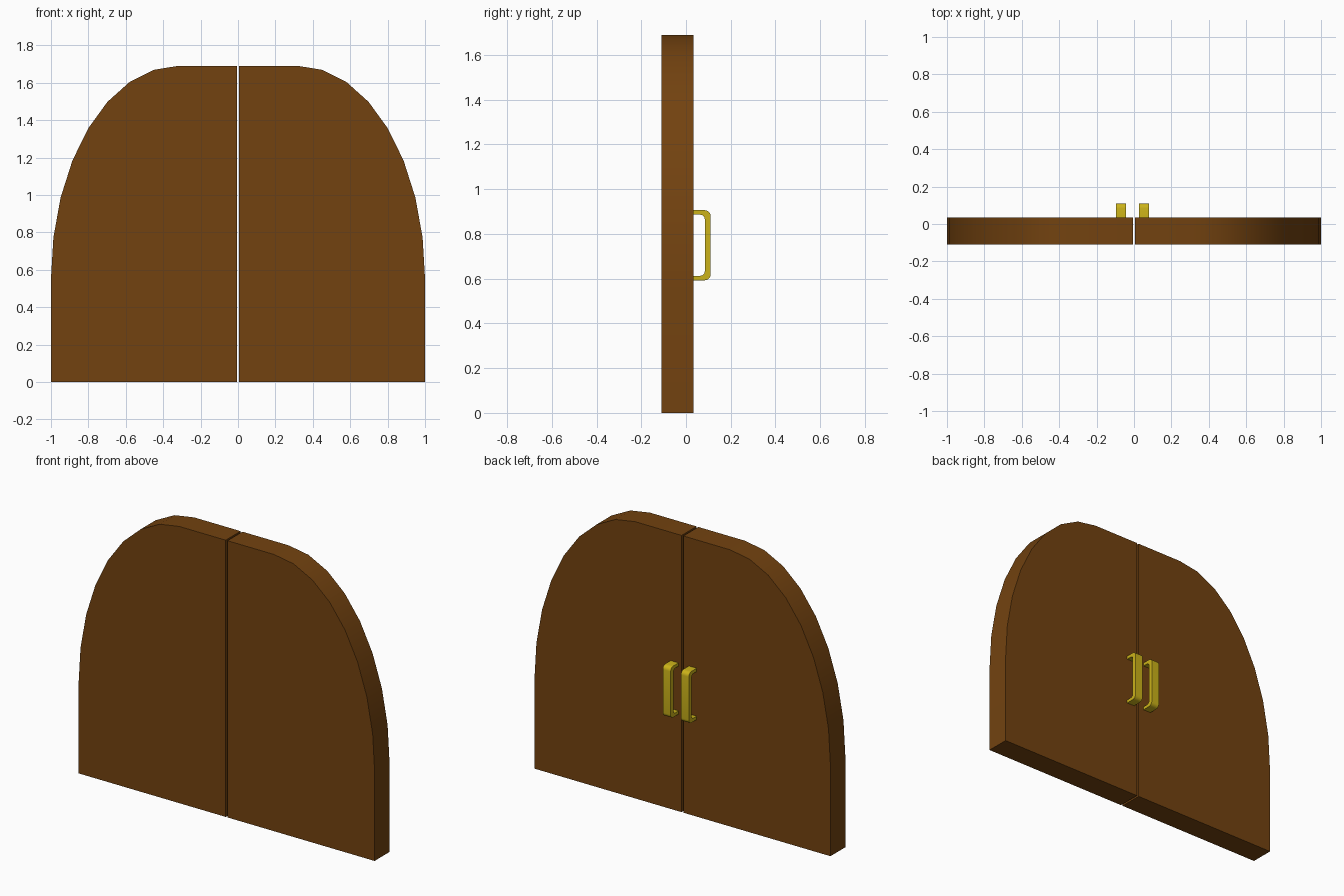
import bpy, bmesh
from math import sin, cos, pi, radians

if "Cube" in bpy.data.objects:
    bpy.data.objects.remove(bpy.data.objects["Cube"])


def material(name, color):
    m = bpy.data.materials.new(name)
    m.diffuse_color = color
    m.use_nodes = True
    m.node_tree.nodes["Principled BSDF"].inputs["Base Color"].default_value = m.diffuse_color
    return m


def prism(name, outline, axis, lo, hi, mat):
    """Extrude a 2D outline along x (outline = y,z) or y (outline = x,z)."""
    def place(p, d):
        return (d, p[0], p[1]) if axis == 'x' else (p[0], d, p[1])
    bm = bmesh.new()
    a = [bm.verts.new(place(p, lo)) for p in outline]
    b = [bm.verts.new(place(p, hi)) for p in outline]
    bm.faces.new(a)
    bm.faces.new(b[::-1])
    n = len(a)
    for i in range(n):
        j = (i + 1) % n
        bm.faces.new((a[j], a[i], b[i], b[j]))
    bmesh.ops.recalc_face_normals(bm, faces=bm.faces)
    mesh = bpy.data.meshes.new(name)
    bm.to_mesh(mesh)
    bm.free()
    mesh.materials.append(mat)
    ob = bpy.data.objects.new(name, mesh)
    bpy.context.collection.objects.link(ob)
    bpy.ops.object.select_all(action='DESELECT')
    ob.select_set(True)
    bpy.context.view_layer.objects.active = ob
    bpy.ops.object.shade_smooth_by_angle(angle=radians(30))
    return ob


def arc(cx, cz, rx, rz, a0, a1, n):
    return [(cx + rx * cos(a0 + (a1 - a0) * i / n),
             cz + rz * sin(a0 + (a1 - a0) * i / n)) for i in range(n + 1)]


wood = material("wood", (0.17, 0.055, 0.005, 1))
brass = material("brass", (0.6, 0.45, 0.01, 1))

# Door leaves: straight side, quarter-ellipse shoulder, flat top
BACK = 0.034
leaf = [(0.006, 0), (1, 0)] + arc(0.32, 0.55, 0.68, 1.14, 0, pi / 2, 8) + [(0.006, 1.69)]
for side, s in (("right", 1), ("left", -1)):
    prism("door_leaf_" + side, [(s * x, z) for x, z in leaf], 'y', -0.11, BACK, wood)

# Pull handles: C-shaped bar with rounded corners, on the back face
Y, Z0, Z1, R = 0.11, 0.593, 0.906, 0.025      # outer edge
y, z0, z1, r = 0.084, 0.613, 0.886, 0.02      # inner edge
pull = [(BACK, Z0)] + arc(Y - R, Z0 + R, R, R, -pi / 2, 0, 5)
pull += arc(Y - R, Z1 - R, R, R, 0, pi / 2, 5) + [(BACK, Z1), (BACK, z1)]
pull += arc(y - r, z1 - r, r, r, pi / 2, 0, 5)
pull += arc(y - r, z0 + r, r, r, 0, -pi / 2, 5) + [(BACK, z0)]
for side, x in (("right", 0.027), ("left", -0.096)):
    prism("handle_" + side, pull, 'x', x, x + 0.053, brass)
